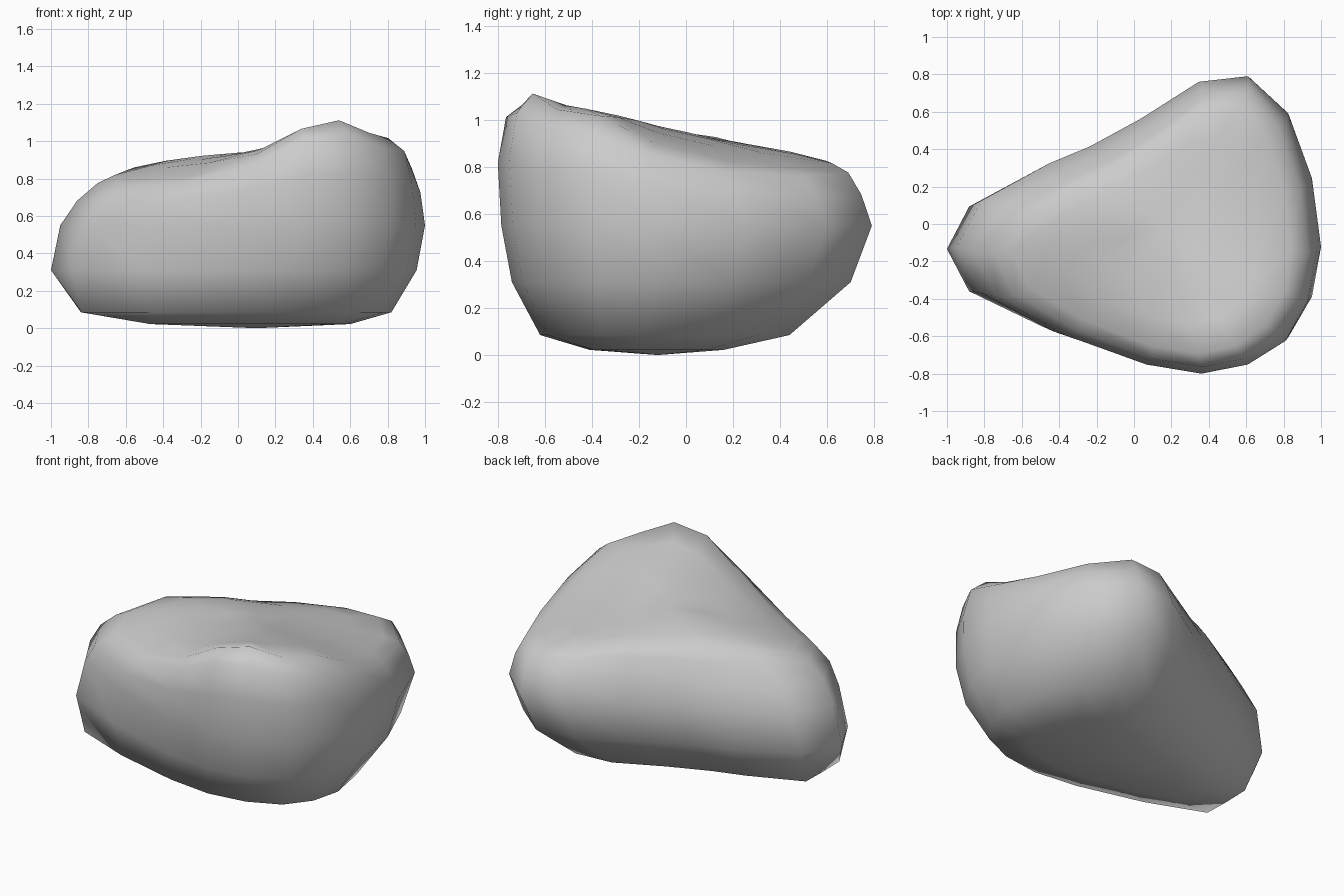
import bpy, bmesh

if "Cube" in bpy.data.objects:
    bpy.data.objects.remove(bpy.data.objects["Cube"])

# Plan outline of the boulder
OUTLINE = [(-1, -.12), (-.86, .13), (-.49, .33), (-.27, .42), (.01, .57), (.33, .77),
           (.6, .8), (.82, .6), (.95, .25), (1, -.12), (.95, -.39), (.82, -.61),
           (.6, -.74), (.33, -.79), (.01, -.74), (-.46, -.58), (-.86, -.37)]

# Landmarks of the uneven top surface
TOP = [(.54, -.6, 1.12), (.54, -.4, 1.09), (.26, -.58, 1.04), (.5, -.7, 1.11),
       (.02, -.6, .9), (-.32, -.5, .8), (-.6, -.35, .79), (-.73, -.08, .81),
       (-.55, .0, .86), (-.32, .04, .93), (-.06, .12, .95), (-.2, -.25, .89),
       (.1, -.3, .97), (.4, -.12, .98), (.78, -.5, 1.02), (.88, -.1, .9),
       (.65, .05, .91), (.86, .2, .81), (.68, .5, .79), (.4, .66, .82),
       (.1, .48, .86), (.35, .3, .89), (-.1, .38, .85), (-.42, .28, .83)]


def height(x, y):
    total = weight = 0
    for px, py, pz in TOP:
        w = 1 / ((x - px) ** 2 + (y - py) ** 2 + .012) ** 2
        total += w * pz
        weight += w
    return total / weight


def fit(x0, x1, y0, y1, left=-1):
    """Outline stretched into the given extents, its left tip cut blunt."""
    return [(max(left, x0 + (x + 1) / 2 * (x1 - x0)), y0 + (y + .79) / 1.59 * (y1 - y0))
            for x, y in OUTLINE]


rings = []
# Underside and lower walls
for z, ext in [(.022, (-.6, .6, -.41, .16, -.47)),
               (.085, (-.96, .82, -.62, .44, -.84)),
               (.31, (-1.02, .955, -.74, .70)),
               (.55, (-.95, 1, -.785, .79))]:
    rings.append([(x, y, z) for x, y in fit(*ext)])

# Upper walls, following the top surface
for f, ext in [(.5, (-.86, .975, -.8, .745)), (.86, (-.75, .93, -.765, .69))]:
    rings.append([(x, y, .55 + f * (height(x, y) - .55)) for x, y in fit(*ext)])

# Top surface
edge = fit(-.73, .9, -.75, .68)
for s in (.92, .7, .45, .22):
    ring = []
    for x, y in edge:
        x, y = .15 + (x - .15) * s, -.05 + (y + .05) * s
        ring.append((x, y, height(x, y)))
    rings.append(ring)

# Skin the rings
bm = bmesh.new()
loops = [[bm.verts.new(p) for p in ring] for ring in rings]
n = len(OUTLINE)
for a, b in zip(loops, loops[1:]):
    for i in range(n):
        j = (i + 1) % n
        bm.faces.new((a[i], a[j], b[j], b[i]))
for loop, centre in ((loops[0], (.1, -.12, 0)), (loops[-1], (.15, -.05, height(.15, -.05)))):
    c = bm.verts.new(centre)
    for i in range(n):
        bm.faces.new((loop[i], loop[(i + 1) % n], c))

# Weathered, softened top
inner = [v for loop in loops[-3:] for v in loop] + [c]
for _ in range(3):
    bmesh.ops.smooth_vert(bm, verts=inner, factor=.5, use_axis_z=True)

bmesh.ops.recalc_face_normals(bm, faces=bm.faces)
for face in bm.faces:
    face.smooth = True

mesh = bpy.data.meshes.new("boulder")
bm.to_mesh(mesh)
bm.free()
boulder = bpy.data.objects.new("boulder", mesh)
bpy.context.collection.objects.link(boulder)
